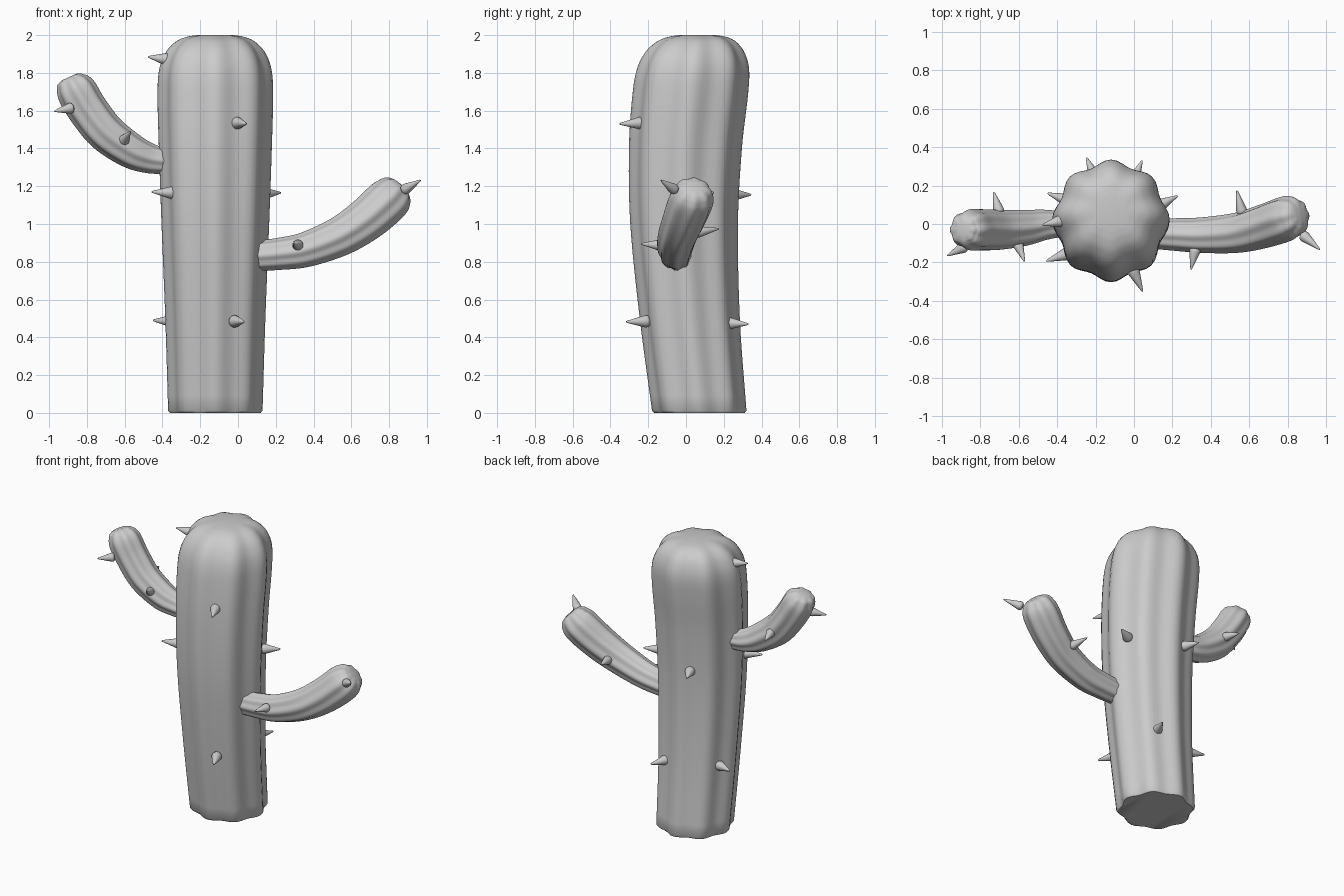
import bpy, bmesh, math
from mathutils import Vector

if "Cube" in bpy.data.objects:
    bpy.data.objects.remove(bpy.data.objects["Cube"])

SIDES, RIBS, DEPTH = 64, 8, 0.045


def smooth(keys, n=6):
    """Catmull-Rom through (x, y, z, radius) keys."""
    k = [Vector(p) for p in keys]
    k = [2 * k[0] - k[1]] + k + [2 * k[-1] - k[-2]]
    out = []
    for a, b, c, d in zip(k, k[1:], k[2:], k[3:]):
        for i in range(n):
            t = i / n
            out.append(0.5 * (2 * b + (c - a) * t + (2 * a - 5 * b + 4 * c - d) * t * t
                              + (3 * b - a - 3 * c + d) * t ** 3))
    return out + [k[-2]]


def finish(name, bm, angle):
    bmesh.ops.recalc_face_normals(bm, faces=bm.faces)
    me = bpy.data.meshes.new(name)
    bm.to_mesh(me)
    bm.free()
    ob = bpy.data.objects.new(name, me)
    bpy.context.collection.objects.link(ob)
    bpy.ops.object.select_all(action='DESELECT')
    ob.select_set(True)
    bpy.context.view_layer.objects.active = ob
    bpy.ops.object.shade_smooth_by_angle(angle=math.radians(angle))
    return ob


def ribbed_stem(name, path, level=False):
    """Sweep an eight-ribbed section along a path; level keeps rings horizontal."""
    bm = bmesh.new()
    rings = []
    for i, p in enumerate(path):
        u, v = Vector((1, 0, 0)), Vector((0, 1, 0))
        if not level:
            t = (path[min(i + 1, len(path) - 1)] - path[max(i - 1, 0)]).to_3d().normalized()
            u = v.cross(t).normalized()
            v = t.cross(u)
        ring = []
        for j in range(SIDES):
            a = math.tau * j / SIDES
            r = p[3] * (1 - DEPTH + DEPTH * math.cos(RIBS * a))
            ring.append(bm.verts.new(p.to_3d() + r * (u * math.cos(a) + v * math.sin(a))))
        rings.append(ring)
    for lo, hi in zip(rings, rings[1:]):
        for j in range(SIDES):
            k = (j + 1) % SIDES
            bm.faces.new((lo[j], lo[k], hi[k], hi[j]))
    bm.faces.new(rings[0])
    bm.faces.new(rings[-1])
    return finish(name, bm, 50)


def spine(name, base, tip, radius):
    """Blunt cone with a rounded foot."""
    base, tip = Vector(base), Vector(tip)
    q = (tip - base).to_track_quat('Z', 'Y')
    L = (tip - base).length
    prof = [(0.0, 0.6), (0.05, 0.9), (0.13, 1.0), (0.23, 0.93), (0.96, 0.17), (1.0, 0.08)]
    bm = bmesh.new()
    rings = [[bm.verts.new(base + q @ Vector((radius * r * math.cos(math.tau * j / 16),
                                              radius * r * math.sin(math.tau * j / 16), L * h)))
              for j in range(16)] for h, r in prof]
    for lo, hi in zip(rings, rings[1:]):
        for j in range(16):
            k = (j + 1) % 16
            bm.faces.new((lo[j], lo[k], hi[k], hi[j]))
    bm.faces.new(rings[0])
    bm.faces.new(rings[-1])
    finish(name, bm, 60)


# Trunk: leaning column with a domed, flat-topped crown
trunk = smooth([(-.12, .07, .012, .25), (-.12, .02, .5, .265), (-.12, -.01, 1.0, .285),
                (-.12, -.003, 1.4, .299), (-.12, .022, 1.68, .306), (-.12, .037, 1.82, .297),
                (-.12, .047, 1.91, .262), (-.12, .055, 1.965, .21), (-.12, .06, 1.99, .155),
                (-.12, .06, 2.0, .10)])
ribbed_stem("trunk", [Vector((-.12, .071, 0, .24))] + trunk, level=True)

# Arms: curved ribbed stems with rounded ends
ribbed_stem("left_arm", smooth([
    (-.385, .0, 1.333, .068), (-.47, -.005, 1.348, .08), (-.57, -.02, 1.39, .094),
    (-.70, -.03, 1.485, .104), (-.795, -.03, 1.605, .107), (-.852, -.03, 1.70, .107),
    (-.878, -.03, 1.747, .09), (-.888, -.03, 1.77, .067), (-.892, -.03, 1.779, .04)]))
ribbed_stem("right_arm", smooth([
    (.11, -.05, .832, .08), (.22, -.055, .842, .085), (.36, -.058, .865, .093),
    (.54, -.045, .935, .105), (.68, -.01, 1.025, .115), (.79, .027, 1.122, .119),
    (.835, .042, 1.168, .103), (.857, .048, 1.19, .077), (.865, .05, 1.198, .045)]))

# Spines: base point and tip point
trunk_spines = [
    ((-.365, .02, 1.87), (-.475, -.005, 1.885)),
    ((-.335, -.15, 1.165), (-.457, -.193, 1.17)),
    ((-.012, -.225, 1.535), (.045, -.352, 1.53)),
    ((-.025, -.195, .485), (.033, -.317, .482)),
    ((-.335, .12, .485), (-.45, .16, .49)),
    ((-.01, .21, .475), (.042, .33, .47)),
    ((-.20, .235, 1.155), (-.247, .345, 1.155)),
    ((.12, .09, 1.16), (.227, .146, 1.165))]
arm_spines = [
    ((-.875, -.115, 1.615), (-.972, -.165, 1.597)),
    ((-.61, -.09, 1.435), (-.57, -.195, 1.49)),
    ((-.70, .055, 1.49), (-.73, .167, 1.48)),
    ((.875, -.055, 1.178), (.967, -.133, 1.232)),
    ((.32, -.125, .887), (.297, -.237, .895)),
    ((.565, .05, .955), (.535, .175, .975))]
for i, (b, t) in enumerate(trunk_spines):
    spine(f"trunk_spine_{i + 1}", b, t, .033)
for i, (b, t) in enumerate(arm_spines):
    spine(f"arm_spine_{i + 1}", b, t, .029)
